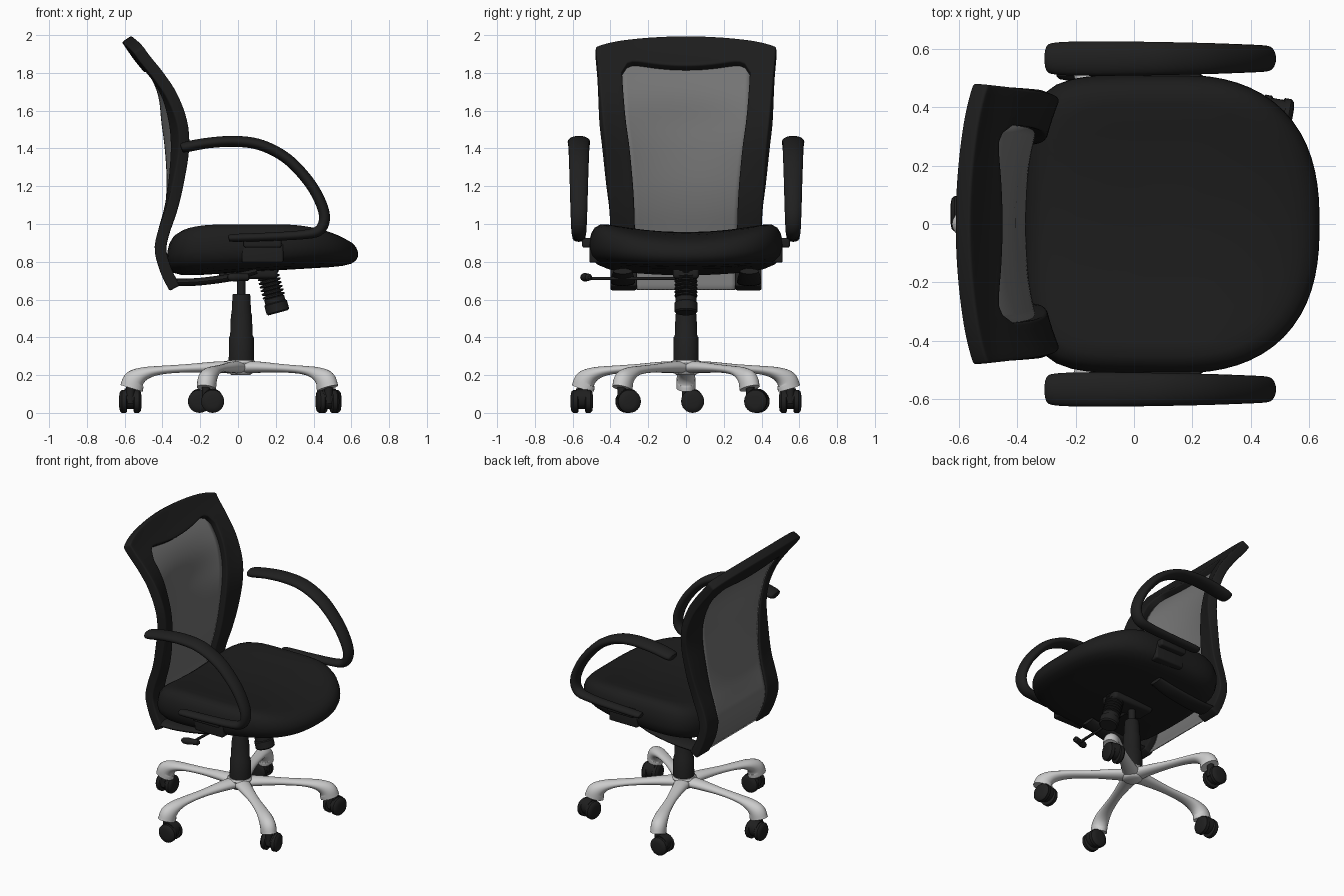
import bpy, bmesh, math
from mathutils import Vector as V

if "Cube" in bpy.data.objects:
    bpy.data.objects.remove(bpy.data.objects["Cube"])


def material(name, rgb):
    m = bpy.data.materials.new(name)
    m.diffuse_color = (*rgb, 1)
    m.use_nodes = True
    m.node_tree.nodes["Principled BSDF"].inputs["Base Color"].default_value = m.diffuse_color
    return m


FABRIC = material("black fabric", (0.012, 0.012, 0.012))
PLASTIC = material("black plastic", (0.014, 0.014, 0.014))
MESH = material("grey mesh", (0.175, 0.175, 0.175))
SILVER = material("silver metal", (0.6, 0.6, 0.6))
plain = []


def make(name, verts, faces, mat, solid=0, bevel=0):
    me = bpy.data.meshes.new(name)
    me.from_pydata([tuple(v) for v in verts], [], faces)
    bm = bmesh.new()
    bm.from_mesh(me)
    bmesh.ops.delete(bm, geom=[v for v in bm.verts if not v.link_faces], context='VERTS')
    bmesh.ops.recalc_face_normals(bm, faces=bm.faces)
    bm.to_mesh(me)
    bm.free()
    me.materials.append(mat)
    me.polygons.foreach_set("use_smooth", [True] * len(me.polygons))
    ob = bpy.data.objects.new(name, me)
    bpy.context.collection.objects.link(ob)
    if solid:
        s = ob.modifiers.new("thickness", 'SOLIDIFY')
        s.thickness, s.offset = solid, 0
    if bevel:
        b = ob.modifiers.new("round", 'BEVEL')
        b.width, b.segments, b.limit_method = bevel, 4, 'ANGLE'
        b.angle_limit = math.radians(50)
    else:
        plain.append(ob)
    return ob


def loft(name, rings, mat):
    n = len(rings[0])
    faces = [[i * n + j, i * n + (j + 1) % n, (i + 1) * n + (j + 1) % n, (i + 1) * n + j]
             for i in range(len(rings) - 1) for j in range(n)]
    faces += [list(range(n)), [(len(rings) - 1) * n + j for j in range(n)]]
    return make(name, [p for r in rings for p in r], faces, mat)


def smooth(pts, k=6):
    """Catmull-Rom through tuples of any length."""
    p = [V(q) for q in pts]
    p = [2 * p[0] - p[1]] + p + [2 * p[-1] - p[-2]]
    out = []
    for a, b, c, d in zip(p, p[1:], p[2:], p[3:]):
        for i in range(k):
            t = i / k
            out.append(b + (c - a) * (t / 2) + (2 * a - 5 * b + 4 * c - d) * (t * t / 2)
                       + (3 * b - a - 3 * c + d) * (t ** 3 / 2))
    return out + [p[-2]]


def sweep(name, pts, origin, d, lat, mat, n=20):
    """Oval section along a path; points are (out, z, half thickness, half width)."""
    pts, rings = smooth(pts), []
    for i, q in enumerate(pts):
        a, b = pts[max(i - 1, 0)], pts[min(i + 1, len(pts) - 1)]
        t = V((b[0] - a[0], b[1] - a[1])).normalized()
        nor = d * -t[1] + V((0, 0, t[0]))
        c = origin + d * q[0] + V((0, 0, q[1]))
        rings.append([c + nor * (q[2] * math.cos(2 * math.pi * j / n))
                      + lat * (q[3] * math.sin(2 * math.pi * j / n)) for j in range(n)])
    return loft(name, rings, mat)


def lathe(name, origin, axis, profile, mat, n=28):
    """Profile of (distance along axis, radius)."""
    axis = V(axis).normalized()
    u = axis.orthogonal().normalized()
    w = axis.cross(u)
    return loft(name, [[V(origin) + axis * h + (u * math.cos(2 * math.pi * j / n)
                        + w * math.sin(2 * math.pi * j / n)) * r for j in range(n)]
                       for h, r in profile], mat)


def box(name, lo, hi, mat, bevel=0.012):
    vs = [(x, y, z) for x in (lo[0], hi[0]) for y in (lo[1], hi[1]) for z in (lo[2], hi[2])]
    fs = [(0, 1, 3, 2), (4, 6, 7, 5), (0, 4, 5, 1), (2, 3, 7, 6), (0, 2, 6, 4), (1, 5, 7, 3)]
    return make(name, vs, fs, mat, bevel=bevel)


# Backrest surface: z, edge x, outer half width, opening half width, rearward bulge
BACK = smooth([(.66, -.335, .40, .26, 0), (.75, -.38, .40, .26, 0), (.86, -.41, .40, .265, 0),
               (.95, -.395, .40, .27, 0), (1.08, -.35, .405, .275, .02),
               (1.22, -.315, .42, .285, .045), (1.4, -.285, .435, .305, .085),
               (1.54, -.295, .45, .325, .093), (1.68, -.35, .46, .335, .055),
               (1.79, -.425, .468, .34, .025), (1.89, -.505, .477, .345, .022),
               (2.0, -.575, .485, .35, .028)], 8)


def back_point(u, z, shift=0):
    i = next((k for k in range(len(BACK) - 2) if BACK[k + 1][0] >= z), len(BACK) - 2)
    a, b = BACK[i], BACK[i + 1]
    _, x, w, wi, bulge = a.lerp(b, (z - a[0]) / (b[0] - a[0]))
    s = abs(u)
    y = s / .7 * wi if s <= .7 else wi + (s - .7) / .3 * (w - wi)
    rear = V((a[0] - b[0], 0, b[1] - a[1])).normalized() * shift
    return V((x - bulge * (1 - (y / w) ** 2), math.copysign(y, u), z)) + rear


us = [-1, -.925, -.85, -.775] + [-.7 + 1.4 * i / 24 for i in range(25)] + [.775, .85, .925, 1]
LOW, HIGH = 36, 8
verts, rear_verts, frame, panel = [], [], [], []
for u in us:
    p = min(1, abs(u) / .7)
    z_open = 1.82 + .045 * p * p - .075 * p ** 12
    z_top = 1.98 - .045 * u * u - .012 * u ** 8
    zs = [.66 + (z_open - .66) * i / LOW for i in range(LOW)]
    zs += [z_open + (z_top - z_open) * i / HIGH for i in range(HIGH + 1)]
    verts += [back_point(u, z) for z in zs]
    rear_verts += [back_point(u, z, .014) for z in zs]
R = LOW + HIGH + 1
for c in range(len(us) - 1):
    for r in range(R - 1):
        f = (c * R + r, (c + 1) * R + r, (c + 1) * R + r + 1, c * R + r + 1)
        uc = abs(us[c] + us[c + 1]) / 2
        if uc > .7 or r >= LOW:
            frame.append(f)
        if uc < .7 and r < LOW + 1:
            panel.append(f)
make("back_frame", verts, frame, FABRIC, solid=.062, bevel=.027)
make("back_mesh", rear_verts, panel, MESH, solid=.008)


# Seat cushion: rounded outline, raised sides, lowered front edge
def seat_point(scale, f, a):
    c, s = math.cos(a), math.sin(a)
    n = 2.5 if c > 0 else 5
    r = scale / (abs(c) ** n + abs(s) ** n) ** (1 / n)
    x, y = .13 + .506 * r * c, .512 * r * s
    top = .957 + .05 * min(1, (y / .45) ** 2)
    top -= .05 * max(0, (x - .25) / .38) ** 2 + .02 * max(0, (-.1 - x) / .27) ** 2
    bot = .72 + .06 * (x + .37) + .03 * min(1, (y / .45) ** 2)
    return (x, y, bot + (top - bot) * f)


PROFILE = [(.02, 0), (.4, 0), (.7, 0), (.84, .02), (.93, .09), (.98, .22), (1, .4), (.997, .58),
           (.98, .75), (.945, .88), (.885, .96), (.8, .99), (.65, 1), (.45, 1), (.25, 1), (.02, 1)]
loft("seat", [[seat_point(s, f, 2 * math.pi * j / 72) for j in range(72)] for s, f in PROFILE], FABRIC)

# Armrests, their seat brackets and the back supports
ARM = [(-.30, 1.403, .008, .02), (-.285, 1.406, .027, .052), (-.15, 1.43, .028, .059),
       (0, 1.437, .029, .058), (.13, 1.415, .029, .056), (.26, 1.345, .029, .053),
       (.37, 1.23, .029, .049), (.435, 1.12, .029, .046), (.458, 1.03, .029, .043),
       (.428, .965, .028, .04), (.34, .943, .024, .037), (.15, .932, .022, .035),
       (-.03, .926, .02, .033), (-.05, .925, .006, .012)]
SUPPORT = [(-.35, .69, .02, .065), (-.2, .695, .02, .065), (-.02, .72, .02, .06),
           (.1, .75, .015, .05)]
for side, word in ((-1, "right"), (1, "left")):
    sweep(word + "_armrest", ARM, V((0, side * .567, 0)), V((1, 0, 0)), V((0, 1, 0)), PLASTIC)
    ys = sorted((side * .46, side * .55))
    box(word + "_arm_bracket", (.03, ys[0], .875), (.23, ys[1], .925), PLASTIC)
    ys = sorted((side * .45, side * .512))
    box(word + "_arm_plate", (.02, ys[0], .795), (.24, ys[1], .90), PLASTIC)
    sweep(word + "_back_support", SUPPORT, V((0, side * .335, 0)), V((1, 0, 0)), V((0, 1, 0)), PLASTIC)

# Tilt mechanism, tension spring with knob, height lever
box("tilt_mechanism", (-.10, -.07, .71), (.21, .07, .77), PLASTIC, .02)
coils = [(.02 * i + d, r) for i in range(7) for d, r in ((0, .042), (.006, .06), (.013, .06), (.019, .042))]
axis = (.27, 0, -1)
lathe("tension_spring", (.155, 0, .745), axis, coils, PLASTIC)
lathe("tension_knob", (.19, 0, .615), axis,
      [(0, .045), (.005, .055), (.03, .055), (.035, .062), (.08, .062), (.088, .054)], PLASTIC)
lathe("lever_rod", (.03, -.05, .712), (-.04, -1, 0), [(0, .009), (.47, .009)], PLASTIC, 12)
lathe("lever_paddle", (-.055, -.545, .718), (1, .28, 0),
      [(0, .008), (.012, .019), (.04, .023), (.075, .019), (.11, .019), (.122, .008)], PLASTIC, 16)

# Gas column
lathe("column", (.018, 0, 0), (0, 0, 1), [(.25, .068), (.4, .066), (.41, .06), (.52, .056),
      (.53, .052), (.625, .047), (.63, .044)], PLASTIC)
lathe("piston", (.018, 0, 0), (0, 0, 1), [(.6, .023), (.72, .023)], PLASTIC)

# Five-star base with casters
lathe("base_hub", (.015, 0, 0), (0, 0, 1), [(.2, .05), (.21, .062), (.265, .08), (.278, .072)], SILVER)
LEG = [(0, .24, .034, .06), (.12, .242, .03, .046), (.28, .236, .022, .034), (.42, .226, .023, .038),
       (.505, .208, .035, .046), (.558, .174, .056, .05), (.574, .13, .062, .05)]
for i, yaw in enumerate((80, 180, 90, 0, 100)):
    a = math.radians(36 + 72 * i)
    d, lat = V((math.cos(a), math.sin(a), 0)), V((-math.sin(a), math.cos(a), 0))
    sweep(f"base_leg_{i + 1}", LEG, V((.01, 0, 0)), d, lat, SILVER)
    yaw = math.radians(yaw)
    trail, axle = V((math.cos(yaw), math.sin(yaw), 0)), V((-math.sin(yaw), math.cos(yaw), 0))
    end = V((.01, 0, 0)) + d * .58
    hub = end + trail * .035
    lathe(f"caster_stem_{i + 1}", end, (0, 0, 1), [(.05, .022), (.14, .022)], PLASTIC, 16)
    lathe(f"caster_hood_{i + 1}", hub + V((0, 0, .074)) - axle * .03, axle,
          [(0, .054), (.06, .054)], PLASTIC, 24)
    for side in (-1, 1):
        lathe(f"caster_wheel_{i + 1}_{'inner' if side < 0 else 'outer'}",
              hub + V((0, 0, .061)) + axle * (side * .017), axle * side,
              [(0, .053), (.006, .061), (.028, .061), (.038, .052), (.042, .03)], PLASTIC, 24)

# Smooth shading that keeps hard edges
bpy.ops.object.select_all(action='DESELECT')
for ob in plain:
    ob.select_set(True)
bpy.context.view_layer.objects.active = plain[0]
bpy.ops.object.shade_smooth_by_angle(angle=math.radians(40))
